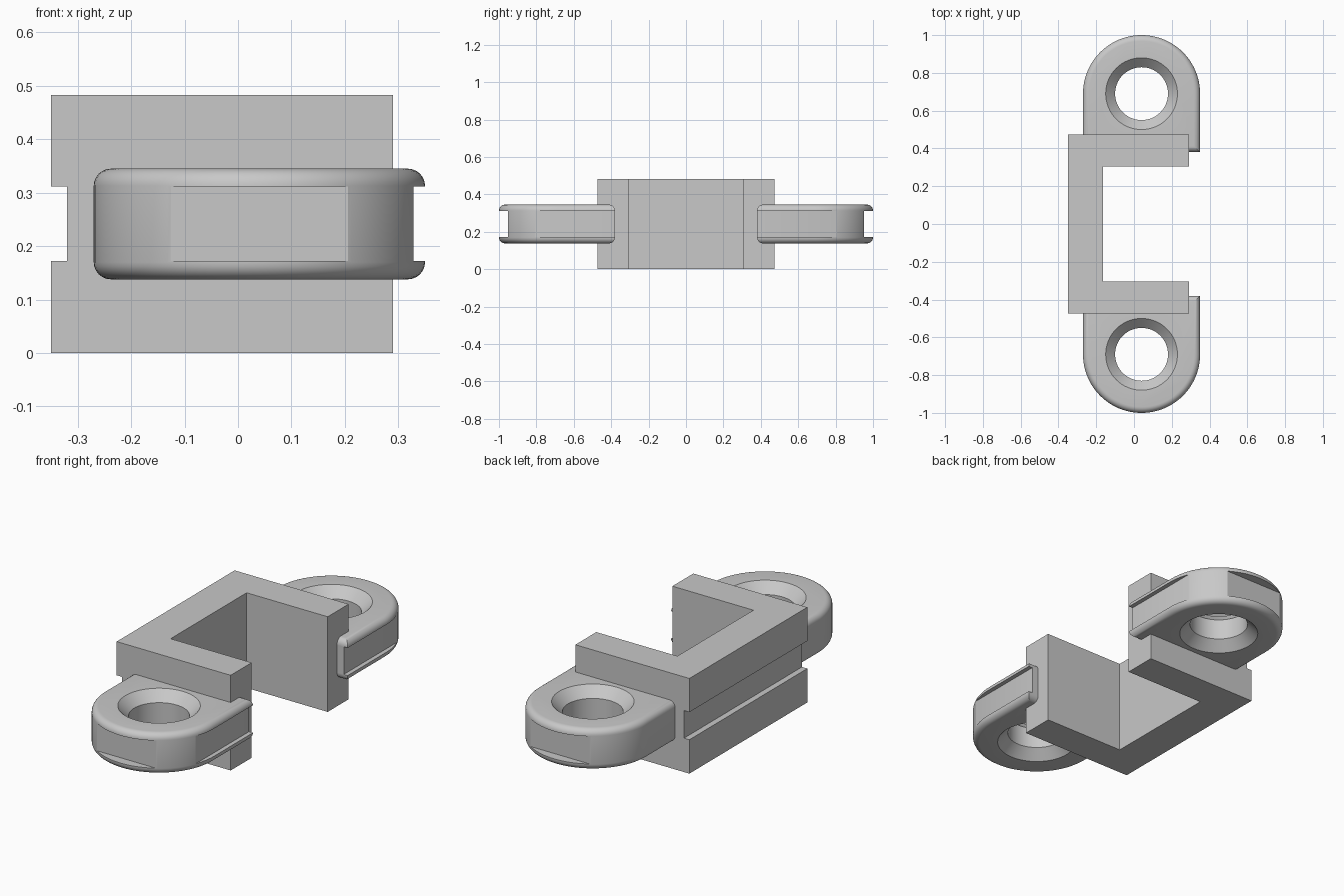
import bpy, bmesh, math

default = bpy.data.objects.get("Cube")
if default:
    bpy.data.objects.remove(default, do_unlink=True)

grey = bpy.data.materials.new("light grey")
grey.use_nodes = True
colour = (0.58, 0.58, 0.58, 1)
grey.diffuse_color = colour
grey.node_tree.nodes["Principled BSDF"].inputs["Base Color"].default_value = colour

BAND = (0.172, 0.312)          # height range of the strap groove
LUG_Z = (0.138, 0.345)
CX, CY, R = 0.04, 0.69, 0.31   # lug eye centre and radius


def add_object(name, bm):
    bmesh.ops.recalc_face_normals(bm, faces=bm.faces)
    mesh = bpy.data.meshes.new(name)
    bm.to_mesh(mesh)
    bm.free()
    mesh.materials.append(grey)
    obj = bpy.data.objects.new(name, mesh)
    bpy.context.collection.objects.link(obj)
    return obj


def prism(outline, z0, z1, round_edges=0):
    """Extrude an outline upward, optionally rounding its upper and lower rims."""
    bm = bmesh.new()
    face = bm.faces.new([bm.verts.new((x, y, z0)) for x, y in outline])
    top = bmesh.ops.extrude_face_region(bm, geom=[face])["geom"]
    bmesh.ops.translate(bm, vec=(0, 0, z1 - z0),
                        verts=[v for v in top if isinstance(v, bmesh.types.BMVert)])
    if round_edges:
        rims = [e for e in bm.edges if abs(e.verts[0].co.z - e.verts[1].co.z) < 1e-5]
        bmesh.ops.bevel(bm, geom=rims, offset=round_edges, segments=6,
                        profile=0.5, affect='EDGES')
    return bm


def box(x0, x1, y0, y1, z0, z1):
    return prism([(x0, y0), (x1, y0), (x1, y1), (x0, y1)], z0, z1)


def lathe(profile, cx, cy, steps=64):
    """Closed solid of revolution from (radius, z) points."""
    bm = bmesh.new()
    rings = [[bm.verts.new((cx + r * math.cos(2 * math.pi * i / steps),
                            cy + r * math.sin(2 * math.pi * i / steps), z))
              for i in range(steps)] for r, z in profile]
    for a, b in zip(rings, rings[1:]):
        for i in range(steps):
            j = (i + 1) % steps
            bm.faces.new((a[i], a[j], b[j], b[i]))
    bm.faces.new(rings[0])
    bm.faces.new(rings[-1])
    return bm


def cut(obj, bm):
    cutter = add_object("cutter", bm)
    cutter.hide_render = True
    mod = obj.modifiers.new("cut", 'BOOLEAN')
    mod.operation, mod.solver, mod.object = 'DIFFERENCE', 'EXACT', cutter
    bpy.context.view_layer.objects.active = obj
    bpy.ops.object.modifier_apply(modifier=mod.name)
    bpy.data.objects.remove(cutter, do_unlink=True)


# C-shaped bracket with a strap groove along its back
half, inner = 0.473, 0.305
back, wall, front = -0.35, -0.165, 0.29
bracket = add_object("bracket", prism(
    [(back, -half), (front, -half), (front, -inner), (wall, -inner),
     (wall, inner), (front, inner), (front, half), (back, half)], 0, 0.483))
cut(bracket, box(-0.5, -0.32, -1, 1, *BAND))

# Rounded lugs with an eye countersunk on both faces
for side, name in ((-1, "front_lug"), (1, "rear_lug")):
    steps = 48
    outline = [(CX + R * math.cos(math.pi * i / steps),
                side * (CY + R * math.sin(math.pi * i / steps)))
               for i in range(steps + 1)]
    outline += [(CX - R, side * 0.38), (CX + R, side * 0.38)]
    lug = add_object(name, prism(outline, *LUG_Z, round_edges=0.032))

    lo, hi = LUG_Z
    eye, rim, sink, over = 0.14, 0.19, 0.05, 0.02
    cut(lug, lathe([(rim + over, lo - over), (eye, lo + sink),
                    (eye, hi - sink), (rim + over, hi + over)], CX, side * CY))

    # Strap groove: flats on the outer flank and on the tip
    cut(lug, box(0.328, 0.5, -1.2, 1.2, *BAND))
    ends = sorted((side * 0.952, side * 1.2))
    cut(lug, box(-0.6, 0.6, *ends, *BAND))

    bpy.ops.object.select_all(action='DESELECT')
    lug.select_set(True)
    bpy.context.view_layer.objects.active = lug
    bpy.ops.object.shade_smooth_by_angle(angle=math.radians(28))
